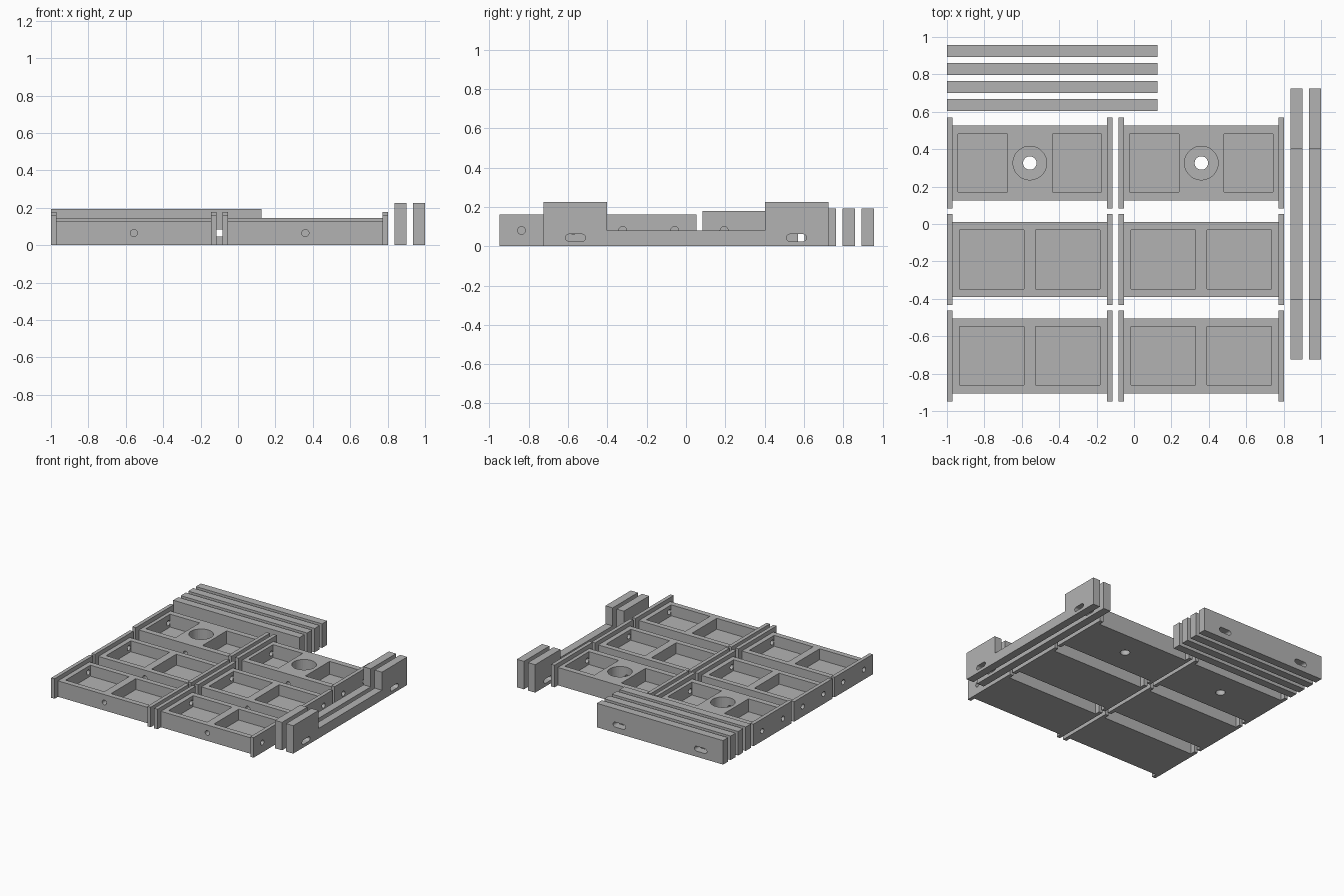
import bpy, bmesh, math
from mathutils import Matrix, Vector

cube = bpy.data.objects.get("Cube")
if cube:
    bpy.data.objects.remove(cube, do_unlink=True)

grey = bpy.data.materials.new("plain_grey")
grey.use_nodes = True
grey.diffuse_color = (0.45, 0.45, 0.45, 1)
grey.node_tree.nodes["Principled BSDF"].inputs["Base Color"].default_value = grey.diffuse_color


def finish(name, bm):
    bmesh.ops.recalc_face_normals(bm, faces=bm.faces)
    mesh = bpy.data.meshes.new(name)
    bm.to_mesh(mesh)
    bm.free()
    mesh.materials.append(grey)
    ob = bpy.data.objects.new(name, mesh)
    bpy.context.collection.objects.link(ob)
    return ob


def box(name, x0, x1, y0, y1, z0, z1):
    bm = bmesh.new()
    bmesh.ops.create_cube(bm, size=1)
    mid = Vector((x0 + x1, y0 + y1, z0 + z1)) / 2
    for v in bm.verts:
        v.co = Vector((v.co.x * (x1 - x0), v.co.y * (y1 - y0), v.co.z * (z1 - z0))) + mid
    return finish(name, bm)


def rod(axis, centre, radius, length, stretch=0.0):
    """Round cutter along an axis; stretch turns it into an upright-walled slot."""
    bm = bmesh.new()
    bmesh.ops.create_cone(bm, cap_ends=True, segments=32, radius1=radius, radius2=radius,
                          depth=length, matrix=Matrix.Rotation(math.pi / 32, 4, "Z"))
    for v in bm.verts:
        v.co.x += math.copysign(stretch / 2, v.co.x)
    # local x stays horizontal across the part
    turn = {"Z": Matrix.Identity(4),
            "Y": Matrix.Rotation(math.pi / 2, 4, "X"),
            "X": Matrix.Rotation(math.pi / 2, 4, "Z") @ Matrix.Rotation(math.pi / 2, 4, "X")}[axis]
    bmesh.ops.transform(bm, matrix=Matrix.Translation(centre) @ turn, verts=bm.verts)
    return finish("cutter", bm)


def carve(ob, cutters):
    """Subtract the cutters, bake the result and delete them."""
    for c in cutters:
        c.hide_render = True
        mod = ob.modifiers.new("cut", "BOOLEAN")
        mod.operation, mod.solver, mod.object = "DIFFERENCE", "EXACT", c
    bpy.context.view_layer.update()
    deps = bpy.context.evaluated_depsgraph_get()
    mesh = bpy.data.meshes.new_from_object(ob.evaluated_get(deps))
    ob.modifiers.clear()
    ob.data = mesh
    for c in cutters:
        bpy.data.objects.remove(c, do_unlink=True)


FLOOR = 0.04
HALF_LEN, HALF_DEPTH = 0.443, 0.2
PLATE, PLATE_HALF = 0.03, 0.243


def tray(label, cx, cy, height, plate_height, pocket_in, pocket_out, pocket_half_y, bore):
    inner = HALF_LEN - PLATE
    body = box(label + "_body", cx - inner, cx + inner, cy - HALF_DEPTH, cy + HALF_DEPTH, 0, height)
    cuts = []
    # two rectangular pockets and the holes through the end walls
    for s in (-1, 1):
        xa, xb = sorted((cx + s * pocket_in, cx + s * pocket_out))
        cuts.append(box("cutter", xa, xb, cy - pocket_half_y, cy + pocket_half_y, FLOOR, 0.3))
        for t in (-1, 1):
            cuts.append(rod("X", (cx + s * inner, cy + t * 0.132, 0.08), 0.02, 0.1))
    # blind hole in the front wall
    cuts.append(rod("Y", (cx, cy - HALF_DEPTH, 0.064), 0.019, 0.24))
    # stepped round opening
    if bore:
        cuts.append(rod("Z", (cx, cy, FLOOR + 0.15), 0.09, 0.3))
        cuts.append(rod("Z", (cx, cy, 0), 0.036, 0.2))
    carve(body, cuts)
    # taller plates closing both ends
    for s, side in ((-1, "right"), (1, "left")):
        xa, xb = sorted((cx + s * inner, cx + s * HALF_LEN))
        plate = box(f"{label}_{side}_end_plate", xa, xb, cy - PLATE_HALF, cy + PLATE_HALF, 0, plate_height)
        carve(plate, [rod("X", ((xa + xb) / 2, cy + t * 0.132, 0.08), 0.02, 0.1) for t in (-1, 1)])


# six trays in two columns
for cx, side in ((-0.557, "right"), (0.36, "left")):
    tray(f"front_{side}_tray", cx, -0.705, 0.128, 0.161, 0.03, 0.375, 0.157, False)
    tray(f"middle_{side}_tray", cx, -0.19, 0.128, 0.161, 0.03, 0.375, 0.157, False)
    tray(f"back_{side}_tray", cx, 0.326, 0.144, 0.178, 0.12, 0.384, 0.154, True)

# four straight slotted rails at the back
for i in range(4):
    y = 0.636 + i * 0.096
    rail = box(f"back_rail_{i + 1}", -1, 0.125, y - 0.032, y + 0.032, 0, 0.193)
    carve(rail, [rod("Y", (x, y, 0.065), 0.02, 0.2, 0.07) for x in (-0.8, -0.075)])

# two side rails with raised ends
outline = [(-0.725, 0), (0.725, 0), (0.725, 0.225), (0.403, 0.225),
           (0.403, 0.08), (-0.403, 0.08), (-0.403, 0.225), (-0.725, 0.225)]
for i, x in enumerate((0.836, 0.936)):
    bm = bmesh.new()
    face = bm.faces.new([bm.verts.new((x, y, z)) for y, z in outline])
    side = bmesh.ops.extrude_face_region(bm, geom=[face])["geom"]
    bmesh.ops.translate(bm, vec=(0.064, 0, 0), verts=[g for g in side if isinstance(g, bmesh.types.BMVert)])
    rail = finish(f"side_rail_{i + 1}", bm)
    carve(rail, [rod("X", (x + 0.032, s * 0.562, 0.043), 0.018, 0.2, 0.065) for s in (-1, 1)])
